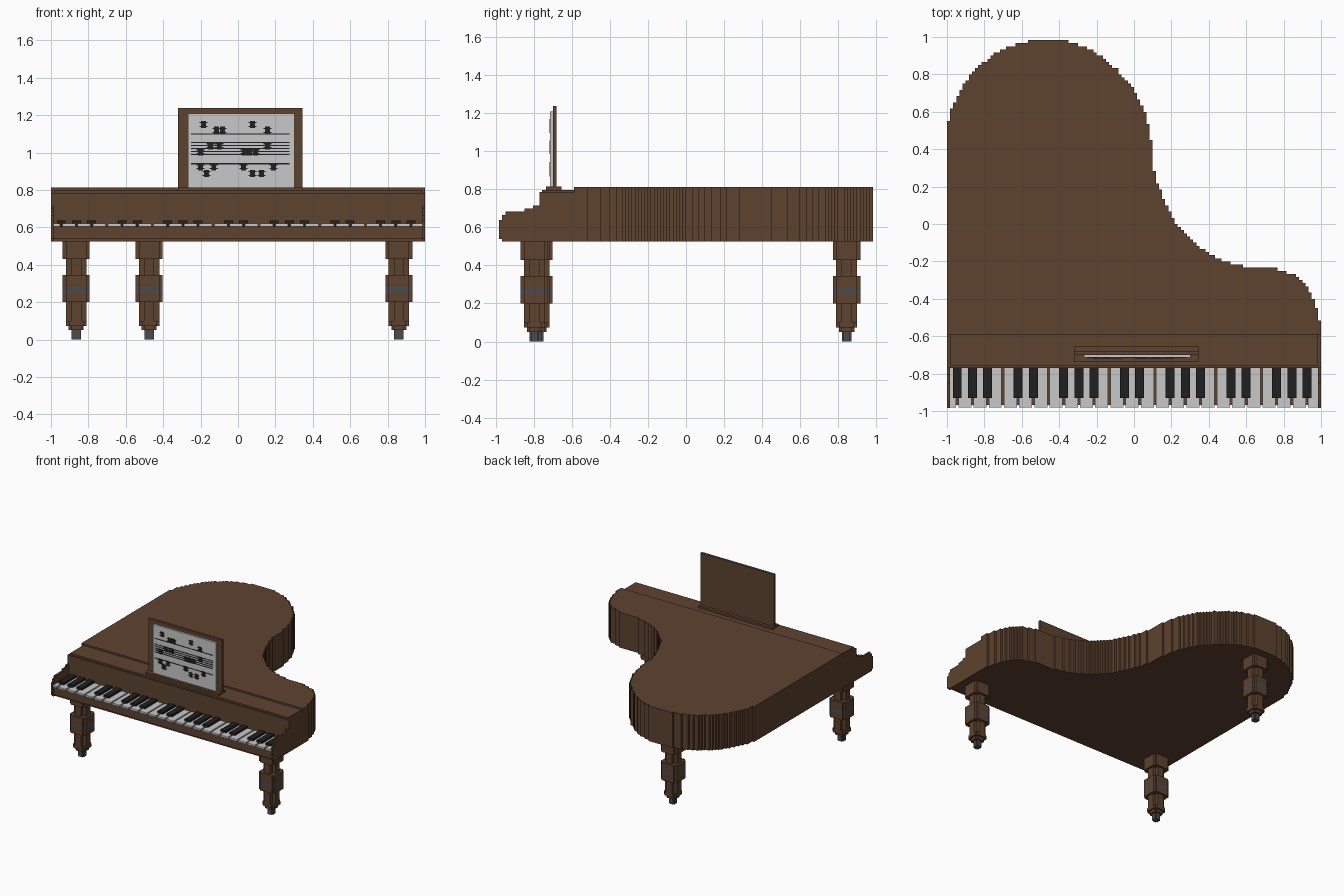
import bpy, bmesh
from mathutils import Vector

if "Cube" in bpy.data.objects:
    bpy.data.objects.remove(bpy.data.objects["Cube"])


def material(name, rgb):
    m = bpy.data.materials.new(name)
    m.use_nodes = True
    m.diffuse_color = (*rgb, 1)
    m.node_tree.nodes["Principled BSDF"].inputs["Base Color"].default_value = (*rgb, 1)
    return m


BROWN = material("brown wood", (0.11, 0.055, 0.028))
WHITE = material("ivory white", (0.58, 0.58, 0.58))
BLACK = material("ebony black", (0.014, 0.014, 0.014))
GREY = material("dark metal", (0.07, 0.07, 0.075))
STEP = 1 / 60


def finish(name, bm, mats):
    bmesh.ops.recalc_face_normals(bm, faces=bm.faces)
    me = bpy.data.meshes.new(name)
    bm.to_mesh(me)
    bm.free()
    for m in mats:
        me.materials.append(m)
    ob = bpy.data.objects.new(name, me)
    bpy.context.collection.objects.link(ob)
    return ob


def add_box(bm, x0, x1, y0, y1, z0, z1):
    verts = bmesh.ops.create_cube(bm, size=1)["verts"]
    for v in verts:
        v.co = (x1 if v.co.x > 0 else x0, y1 if v.co.y > 0 else y0, z1 if v.co.z > 0 else z0)


def boxes(name, mat, *ranges):
    bm = bmesh.new()
    for r in ranges:
        add_box(bm, *r)
    return finish(name, bm, [mat])


def add_prism(bm, points, offset, mat=0):
    """Extrude a closed outline along an offset."""
    face = bm.faces.new([bm.verts.new(p) for p in points])
    ext = bmesh.ops.extrude_face_region(bm, geom=[face], use_keep_orig=True)["geom"]
    moved = [g for g in ext if isinstance(g, bmesh.types.BMVert)]
    bmesh.ops.translate(bm, verts=moved, vec=offset)
    for v in moved:
        for f in v.link_faces:
            f.material_index = mat
    face.material_index = mat


def spline(pts, n=40):
    """Smooth curve through the points."""
    p = [Vector(q) for q in pts]
    p = [2 * p[0] - p[1]] + p + [2 * p[-1] - p[-2]]
    out = []
    for a, b, c, d in zip(p, p[1:], p[2:], p[3:]):
        for i in range(n):
            t = i / n
            out.append(0.5 * (2 * b + (c - a) * t + (2 * a - 5 * b + 4 * c - d) * t ** 2
                              + (3 * b - a - 3 * c + d) * t ** 3))
    return out + [p[-2]]


def stair(pts):
    """Snap a curve to a grid so it becomes a staircase."""
    out = []
    for p in pts:
        q = (round(p.x / STEP) * STEP, round(p.y / STEP) * STEP)
        if not out or q != out[-1]:
            if out and q[0] != out[-1][0] and q[1] != out[-1][1]:
                out.append((q[0], out[-1][1]))
            out.append(q)
    # drop points in the middle of straight runs
    return [p for i, p in enumerate(out) if i in (0, len(out) - 1)
            or not any(abs(out[i - 1][k] - p[k]) + abs(out[i + 1][k] - p[k]) < 1e-6 for k in (0, 1))]


# curved case
curve = [(-1, .52), (-.96, .65), (-.87, .8), (-.73, .92), (-.55, .98), (-.37, .98),
         (-.2, .91), (-.05, .78), (.04, .64), (.09, .46), (.11, .28), (.18, .08),
         (.28, -.06), (.42, -.17), (.6, -.23), (.76, -.24), (.88, -.29), (.96, -.4), (1, -.55)]
outline = [(-1, -.59)] + stair(spline(curve)) + [(1, -.59)]
bm = bmesh.new()
add_prism(bm, [(x, y, .525) for x, y in outline], (0, 0, .287))
finish("case", bm, [BROWN])

# front of the case, fallboard and keybed
boxes("front_case", BROWN, (-1, 1, -.77, -.59, .525, .785))
boxes("front_lid", BROWN, (-.985, .985, -.757, -.59, .785, .798))
boxes("keybed", BROWN, (-.985, .985, -.968, -.77, .54, .605),
      (-.985, .985, -.955, -.77, .525, .54))

# stepped cheeks at both ends of the keyboard
cheek = [(-.77, .525), (-.968, .525), (-.968, .54), (-.983, .54), (-.983, .64), (-.967, .64),
         (-.967, .665), (-.95, .665), (-.95, .685), (-.85, .685), (-.85, .7),
         (-.805, .7), (-.805, .715), (-.77, .715)]
for side, x in (("right", -1), ("left", .985)):
    bm = bmesh.new()
    add_prism(bm, [(x, y, z) for y, z in cheek], (.015, 0, 0))
    finish(side + "_cheek", bm, [BROWN])

# keys
PITCH, FIRST, GAP = .0813, -.945, .006
edges = [-.985 - GAP] + [FIRST + PITCH * k for k in range(24)] + [.985 + GAP]
boxes("white_keys", WHITE, *[(a + GAP, b - GAP, -.98, -.77, .605, .62)
                             for a, b in zip(edges, edges[1:])])
black = []
for k in range(24):
    if k % 7 not in (3, 6):
        x = FIRST + PITCH * k
        black += [(x - .024, x + .024, -.93, -.77, .62, .637), (x - GAP, x + GAP, -.93, -.77, .605, .62)]
boxes("black_keys", BLACK, *black)

# music desk with sheet
boxes("desk_base", BROWN, (-.32, .345, -.737, -.655, .798, .814))
boxes("desk_board", BROWN, (-.32, .345, -.7, -.68, .814, 1.238))
boxes("music_sheet", WHITE, (-.268, .302, -.715, -.7, .814, 1.21))
boxes("staff_lines", BLACK, *[(-.25, .275, -.717, -.715, z - .003, z + .003)
                              for z in (1.1, 1.053, 1.037, 1.021, 1.005, .99, .94)])

# notes on the sheet, one row per height
rows = {1.15: (-.185, .078), 1.118: (-.115, -.083, .158), 1.037: (-.147, -.1, .158),
        1.005: (-.2, .035, .062, .094), .925: (-.2, -.13, .03, .19), .888: (-.168, .078, .126)}
notes = []
for z, xs in rows.items():
    for x in xs:
        notes += [(x - .022, x + .022, -.718, -.715, z - .013, z - .007),
                  (x - .022, x + .022, -.718, -.715, z + .007, z + .013),
                  (x - .013, x + .013, -.719, -.715, z - .02, z + .02)]
boxes("notes", BLACK, *notes)


# legs: stacked blocks with notched corners
def notched(x, y, z, r, n):
    k = r - n
    quad = [(r, -k), (r, k), (k, k)]
    pts = []
    for _ in range(4):
        pts += [(x + a, y + b, z) for a, b in quad]
        quad = [(-b, a) for a, b in quad]
    return pts


# bottom, top, half width, corner notch, material index
layers = [(0, .055, .025, .008, 1), (.05, .073, .04, .012, 0), (.073, .1, .055, .016, 0),
          (.1, .2, .055, .028, 0), (.2, .25, .072, .017, 0), (.25, .28, .072, .017, 1),
          (.28, .345, .072, .017, 0), (.345, .43, .055, .028, 0), (.43, .525, .072, .017, 0)]
for name, x, y in (("front_right_leg", -.865, -.773), ("front_left_leg", .86, -.797),
                   ("back_leg", -.475, .845)):
    bm = bmesh.new()
    for z0, z1, r, n, m in layers:
        add_prism(bm, notched(x, y, z0, r, n), (0, 0, z1 - z0), m)
    finish(name, bm, [BROWN, GREY])
